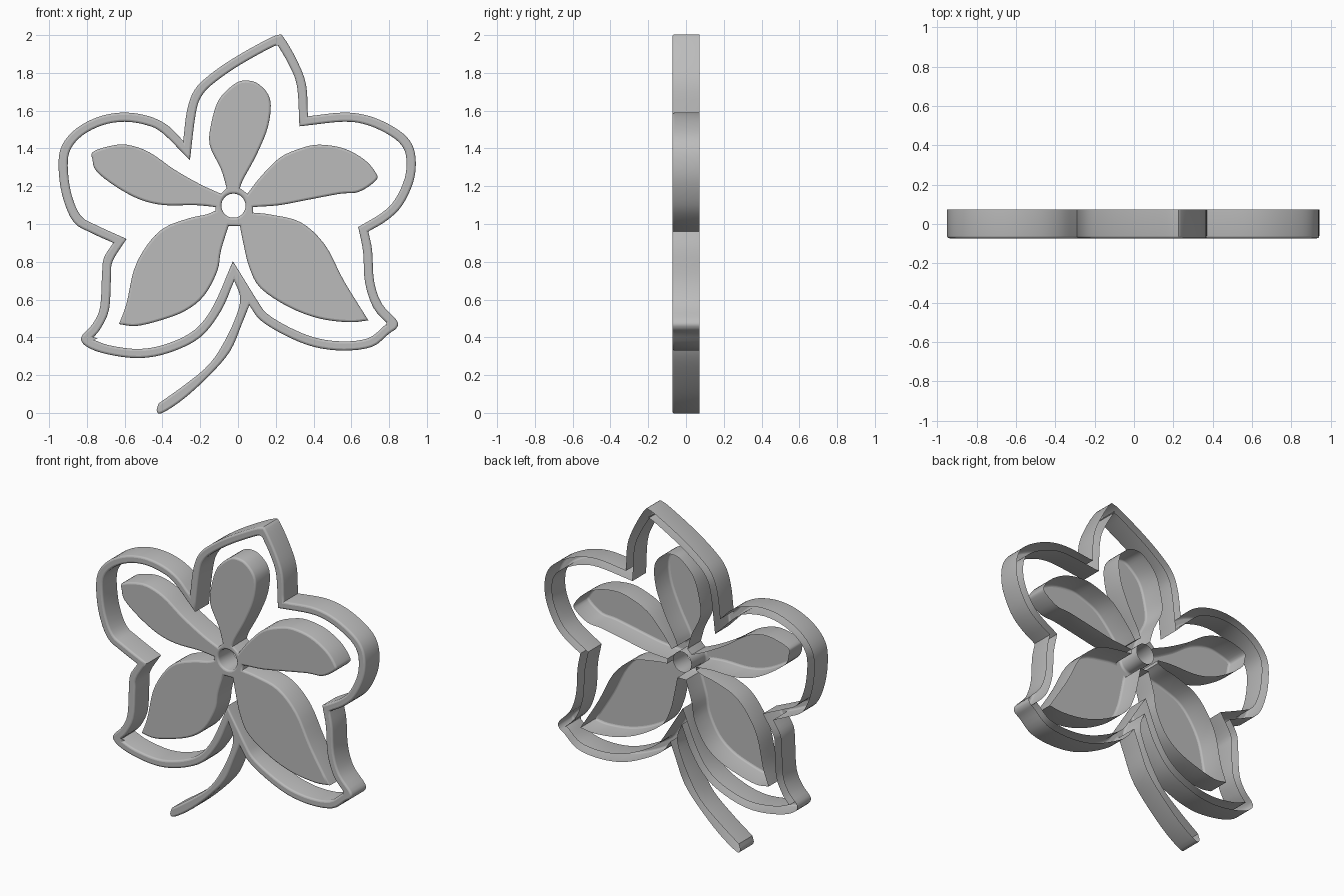
import bpy, bmesh, math
from mathutils import Vector

HALF_DEPTH = 0.0725
ROUND = 0.012

if "Cube" in bpy.data.objects:
    bpy.data.objects.remove(bpy.data.objects["Cube"], do_unlink=True)

grey = bpy.data.materials.new("plain grey")
grey.use_nodes = True
colour = (0.5, 0.5, 0.5, 1)
grey.diffuse_color = colour
grey.node_tree.nodes["Principled BSDF"].inputs["Base Color"].default_value = colour

# Strokes are smooth runs of (x, z) in hundredths; each ends in a corner
# where the next one starts. All of them go clockwise as seen from the front.
border_strokes = [
    [(-2, 70), (-9, 54), (-20, 40), (-36, 32), (-52, 29), (-69, 31), (-80, 35),
     (-83, 40), (-77, 47), (-73, 56), (-72, 73), (-71, 82)],
    [(-66, 90), (-77, 95), (-87, 101), (-93, 115), (-95, 131), (-93, 142),
     (-85, 151), (-73, 157), (-60, 159), (-47, 157), (-37, 152)],
    [(-29, 144), (-27, 160), (-23, 171), (-15, 179), (-2, 188), (14, 197),
     (21, 200), (24, 199), (31, 187), (36, 174)],
    [(37, 157), (56, 159), (70, 157), (83, 151), (91, 144), (94, 135),
     (93, 123), (87, 110), (79, 102)],
    [(69, 96), (71, 86), (72, 70), (76, 58), (84, 49), (84, 45), (80, 42),
     (71, 35), (56, 33), (40, 35), (25, 41), (12, 49)],
]
stem_strokes = [
    [(6, 57), (2, 47), (-4, 33), (-14, 21), (-28, 8), (-40, 0), (-43, 1)],
    [(-42, 5), (-28, 15), (-15, 26), (-6, 40), (0, 54), (1, 62)],
]
lower_left_petal = [
    [(-5, 99), (-9, 86), (-11, 75), (-18, 62), (-28, 54), (-41, 49), (-54, 46)],
    [(-63, 47), (-59, 58), (-55, 76), (-48, 89), (-39, 98), (-26, 103), (-17, 105)],
    [(-12, 107)],
]
left_petal = [
    [(-12, 109), (-23, 110), (-39, 110), (-52, 113), (-65, 120), (-75, 128),
     (-77, 134), (-77, 138), (-69, 141), (-59, 142), (-47, 138), (-34, 129), (-20, 121)],
    [(-9, 116)],
]
top_petal = [
    [(-6, 119), (-9, 129), (-15, 142), (-14, 154), (-10, 166), (-2, 174), (4, 176),
     (11, 174), (17, 166), (16, 152), (10, 137), (3, 124)],
    [(1, 119)],
]
right_petal = [
    [(5, 116), (12, 125), (22, 135), (33, 140), (43, 142), (56, 140), (67, 134),
     (73, 127), (73, 123), (64, 117), (54, 116), (38, 113), (22, 110)],
    [(8, 109)],
]
lower_right_petal = [
    [(8, 106), (17, 105), (33, 101), (46, 89), (56, 70)],
    [(69, 49), (59, 48), (43, 50), (27, 56), (12, 66), (6, 77), (3, 89)],
    [(1, 99)],
]


def to_vectors(strokes):
    return [[Vector(p) / 100 for p in stroke] for stroke in strokes]


def inset(points, distance):
    """Move a clockwise closed path inwards, with mitred corners."""
    result = []
    for i, p in enumerate(points):
        a = (p - points[i - 1]).normalized()
        b = (points[(i + 1) % len(points)] - p).normalized()
        normal_a, normal_b = Vector((a.y, -a.x)), Vector((b.y, -b.x))
        mid = (normal_a + normal_b).normalized()
        result.append(p + mid * distance / max(mid.dot(normal_a), 0.35))
    return result


def inset_strokes(strokes, distance):
    moved = iter(inset([p for s in strokes for p in s], distance))
    return [[next(moved) for p in s] for s in strokes]


def smooth_path(strokes, steps=4):
    """Pass a smooth curve through each stroke and join them in a closed path."""
    path = []
    for i, stroke in enumerate(strokes):
        run = stroke + [strokes[(i + 1) % len(strokes)][0]]
        if len(run) == 2:
            path.append(run[0])
            continue
        run = [2 * run[0] - run[1]] + run + [2 * run[-1] - run[-2]]
        for a, b, c, d in zip(run, run[1:], run[2:], run[3:]):
            for k in range(steps):
                t = k / steps
                path.append(0.5 * (2 * b + (c - a) * t + (2 * a - 5 * b + 4 * c - d) * t ** 2
                                   + (3 * b - a - 3 * c + d) * t ** 3))
    return path


def build_shell(name, outer, hole):
    """Front plate with rounded rims and side walls, left open at the back."""
    bm = bmesh.new()
    rim = []
    for path, side in ((outer, 1), (hole, -1)):
        levels = [(0, HALF_DEPTH)]
        for k in range(4):
            angle = math.pi / 2 * k / 3
            levels.append((ROUND * (1 - math.cos(angle)),
                           ROUND * (1 - math.sin(angle)) - HALF_DEPTH))
        previous = None
        for shrink, y in levels:
            ring = [bm.verts.new((p.x, y, p.y)) for p in inset(path, side * shrink)]
            if previous:
                for i in range(len(ring)):
                    bm.faces.new((previous[i - 1], previous[i], ring[i], ring[i - 1]))
            previous = ring
        rim += [bm.edges.get((ring[i - 1], ring[i])) for i in range(len(ring))]
    bmesh.ops.triangle_fill(bm, edges=rim, use_beauty=True, normal=(0, -1, 0))
    for edge in rim:
        edge.smooth = False
    bmesh.ops.recalc_face_normals(bm, faces=bm.faces)
    if sum(f.normal.y * f.calc_area() for f in bm.faces) > 0:
        bmesh.ops.reverse_faces(bm, faces=bm.faces)
    mesh = bpy.data.meshes.new(name)
    bm.to_mesh(mesh)
    bm.free()
    mesh.materials.append(grey)
    obj = bpy.data.objects.new(name, mesh)
    bpy.context.collection.objects.link(obj)
    bpy.ops.object.select_all(action="DESELECT")
    obj.select_set(True)
    bpy.context.view_layer.objects.active = obj
    bpy.ops.object.shade_smooth_by_angle(angle=math.radians(35), keep_sharp_edges=True)


# Flower border with the stem growing out of its lower notch
border = to_vectors(border_strokes)
stem = to_vectors(stem_strokes)
inner_border = inset_strokes(border + [stem[0][:1]], 0.048)
build_shell("border_and_stem", smooth_path(border + stem), smooth_path(inner_border))

# Five petals joined by a hub with a round hole
petals = to_vectors(lower_left_petal + left_petal + top_petal + right_petal + lower_right_petal)
hub_hole = [Vector((-0.024 + 0.064 * math.sin(a), 1.097 + 0.064 * math.cos(a)))
            for a in (math.tau * i / 32 for i in range(32))]
build_shell("petals_and_hub", smooth_path(petals), hub_hole)
